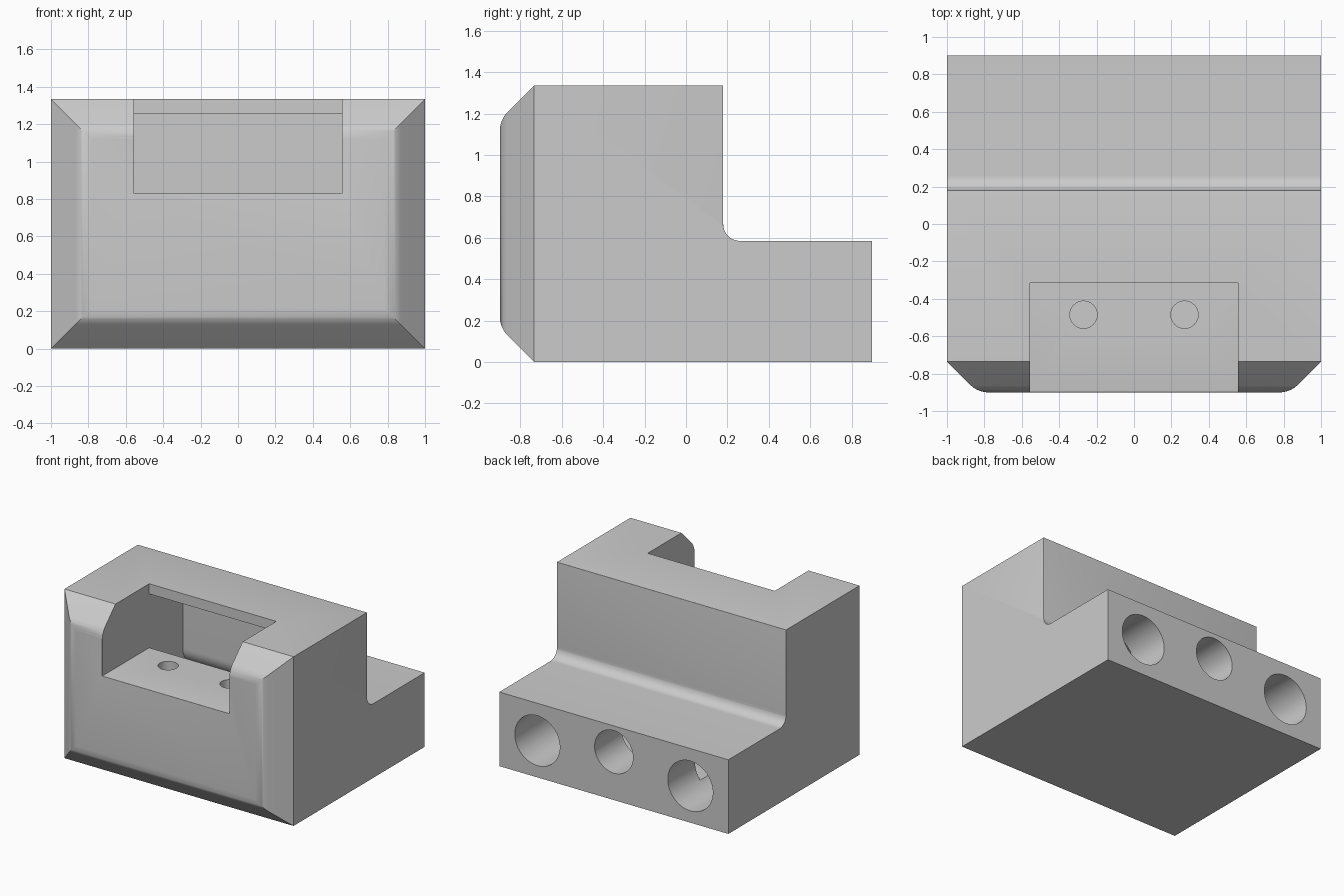
import bpy, bmesh, math
from mathutils import Matrix, Vector

cube = bpy.data.objects.get("Cube")
if cube:
    bpy.data.objects.remove(cube, do_unlink=True)

grey = bpy.data.materials.new("plain_grey")
grey.use_nodes = True
colour = (0.6, 0.6, 0.6, 1)
grey.diffuse_color = colour
grey.node_tree.nodes["Principled BSDF"].inputs["Base Color"].default_value = colour


def arc(cy, cz, r, a0, a1, n=12):
    """Points on an arc in the side (y, z) plane."""
    angles = [math.radians(a0 + (a1 - a0) * i / n) for i in range(n + 1)]
    return [(cy + r * math.cos(a), cz + r * math.sin(a)) for a in angles]


def make_object(name, bm):
    bmesh.ops.recalc_face_normals(bm, faces=bm.faces[:])
    mesh = bpy.data.meshes.new(name)
    bm.to_mesh(mesh)
    bm.free()
    mesh.materials.append(grey)
    obj = bpy.data.objects.new(name, mesh)
    bpy.context.collection.objects.link(obj)
    return obj


def extrude_profile(points, half_width):
    """Side profile extruded across x."""
    bm = bmesh.new()
    face = bm.faces.new([bm.verts.new((-half_width, y, z)) for y, z in points])
    out = bmesh.ops.extrude_face_region(bm, geom=[face])
    moved = [v for v in out["geom"] if isinstance(v, bmesh.types.BMVert)]
    bmesh.ops.translate(bm, verts=moved, vec=(2 * half_width, 0, 0))
    bmesh.ops.recalc_face_normals(bm, faces=bm.faces[:])
    return bm


def bevel_where(bm, test, offset, segments):
    edges = [e for e in bm.edges if all(test(v.co) for v in e.verts)]
    bmesh.ops.bevel(bm, geom=edges, offset=offset, segments=segments,
                    profile=0.5, affect='EDGES', clamp_overlap=True)


def near(a, b):
    return abs(a - b) < 0.002


def cylinder(name, start, end, radius):
    start, end = Vector(start), Vector(end)
    axis = end - start
    turn = axis.to_track_quat('Z', 'Y').to_matrix().to_4x4()
    bm = bmesh.new()
    bmesh.ops.create_cone(bm, cap_ends=True, segments=48, radius1=radius,
                          radius2=radius, depth=axis.length,
                          matrix=Matrix.Translation((start + end) / 2) @ turn)
    return make_object(name, bm)


def cut(target, cutter):
    mod = target.modifiers.new("cut", 'BOOLEAN')
    mod.operation = 'DIFFERENCE'
    mod.solver = 'EXACT'
    mod.object = cutter
    bpy.context.view_layer.objects.active = target
    bpy.ops.object.modifier_apply(modifier=mod.name)
    bpy.data.objects.remove(cutter, do_unlink=True)


# Stepped block with a fillet where the tower meets the rear ledge
TOP, STEP, BACK = 1.335, 0.585, 0.18
profile = [(-0.9, 0), (0.9, 0), (0.9, STEP)]
profile += arc(BACK + 0.08, STEP + 0.08, 0.08, 270, 180)
profile += [(BACK, TOP), (-0.9, TOP)]
bm = extrude_profile(profile, 1)

# Chamfered front corners, softened where they meet the front face
bevel_where(bm, lambda c: near(abs(c.x), 1) and near(c.y, -0.9), 0.165, 1)
bevel_where(bm, lambda c: near(abs(c.x), 0.835) and near(c.y, -0.9), 0.05, 8)

# Small rounding on the rear upright corners of the tower
bevel_where(bm, lambda c: near(abs(c.x), 1) and near(c.y, BACK) and c.z > STEP,
            0.02, 4)
block = make_object("mount_block", bm)

# Open front pocket joined to the hollow behind and below it
POCKET, FLOOR, LIP = 0.555, 0.83, -0.315
hollow = [(-1.1, FLOOR), (LIP, FLOOR), (LIP, 0.165), (0.56, 0.165), (0.56, 0.51)]
hollow += arc(BACK + 0.08, STEP + 0.08, 0.155, 270, 180)
hollow += [(0.105, 1.255), (LIP, 1.255), (LIP, 1.5), (-1.1, 1.5)]
cut(block, make_object("hollow_cutter", extrude_profile(hollow, POCKET)))

# Rounded mouth of the pocket
bm = bmesh.new()
bm.from_mesh(block.data)
bevel_where(bm, lambda c: near(abs(c.x), POCKET) and near(c.y, -0.9), 0.02, 4)
bm.to_mesh(block.data)
bm.free()

# Rear rod sockets and screw holes in pairs, plus the central cable hole
for side in (-1, 1):
    x = side * 0.668
    cut(block, cylinder("rod_cutter", (x, 1, 0.29), (x, 0.42, 0.29), 0.197))
    x = side * 0.27
    cut(block, cylinder("screw_cutter", (x, -0.485, 0.9), (x, -0.485, 0.4), 0.073))
cut(block, cylinder("cable_cutter", (0, 1, 0.38), (0, 0.3, 0.38), 0.168))

# Smooth rounds, crisp edges
bpy.ops.object.select_all(action='DESELECT')
block.select_set(True)
bpy.context.view_layer.objects.active = block
bpy.ops.object.shade_smooth_by_angle(angle=math.radians(30))
